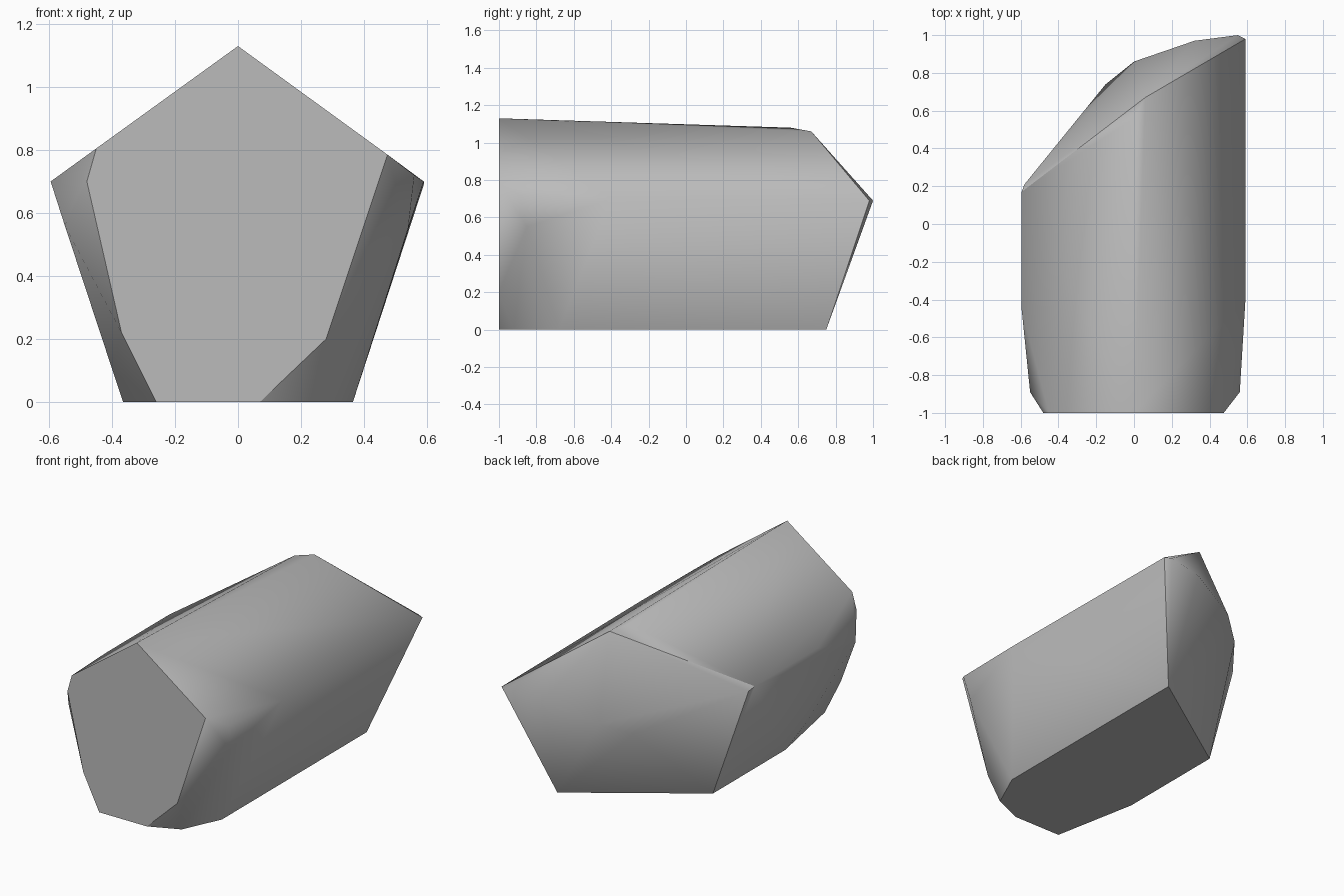
import bpy, bmesh

if "Cube" in bpy.data.objects:
    bpy.data.objects.remove(bpy.data.objects["Cube"])

stone = bpy.data.materials.new("grey_stone")
stone.diffuse_color = (0.5, 0.5, 0.5, 1)
stone.use_nodes = True
stone.node_tree.nodes["Principled BSDF"].inputs["Base Color"].default_value = stone.diffuse_color

# Chipped front end
front = [(0, -1, 1.13), (0.475, -1, 0.785), (0.28, -1, 0.2), (0.07, -1, 0),
         (-0.26, -1, 0), (-0.37, -1, 0.22), (-0.48, -1, 0.7), (-0.45, -1, 0.805)]
# Corners along the five-sided column
sides = [(0.56, -0.89, 0.72), (0.54, -0.85, 0.55), (0.255, -0.92, 0),
         (0.365, -0.68, 0), (0.59, -0.4, 0.70),
         (-0.55, -0.89, 0.56), (-0.595, -0.45, 0.70),
         (-0.40, -0.59, 0.105), (-0.365, -0.46, 0)]
# Slanted, bulging back end
back = [(0, 0.56, 1.08), (0.06, 0.67, 1.06), (0.59, 0.98, 0.69), (0.55, 1.0, 0.69),
        (0.365, 0.75, 0), (-0.365, 0.255, 0), (-0.595, 0.17, 0.70),
        (-0.58, 0.21, 0.68), (0.32, 0.97, 0.67), (0, 0.86, 0.57), (-0.15, 0.74, 0.5)]

bm = bmesh.new()
for p in front + sides + back:
    bm.verts.new(p)
hull = bmesh.ops.convex_hull(bm, input=bm.verts)
loose = [v for v in bm.verts if not v.link_faces]
bmesh.ops.delete(bm, geom=loose, context='VERTS')
# Merge the triangles of the flat front and base
bmesh.ops.dissolve_limit(bm, angle_limit=0.02, verts=bm.verts, edges=bm.edges)
bmesh.ops.recalc_face_normals(bm, faces=bm.faces)


def zone(f):
    """Smoothing zone of a face: front cut, base, back cut or column side."""
    if f.normal.y < -0.98:
        return "front"
    if f.normal.z < -0.95:
        return "base"
    if f.normal.y > 0.5 and f.calc_center_median().y > 0.2:
        return "back"
    return "side"


# Smooth column with crisp borders round the end cuts and base
for f in bm.faces:
    f.smooth = True
for e in bm.edges:
    e.smooth = len({zone(f) for f in e.link_faces}) == 1

mesh = bpy.data.meshes.new("rock_column")
bm.to_mesh(mesh)
bm.free()
mesh.materials.append(stone)
rock = bpy.data.objects.new("rock_column", mesh)
bpy.context.collection.objects.link(rock)
